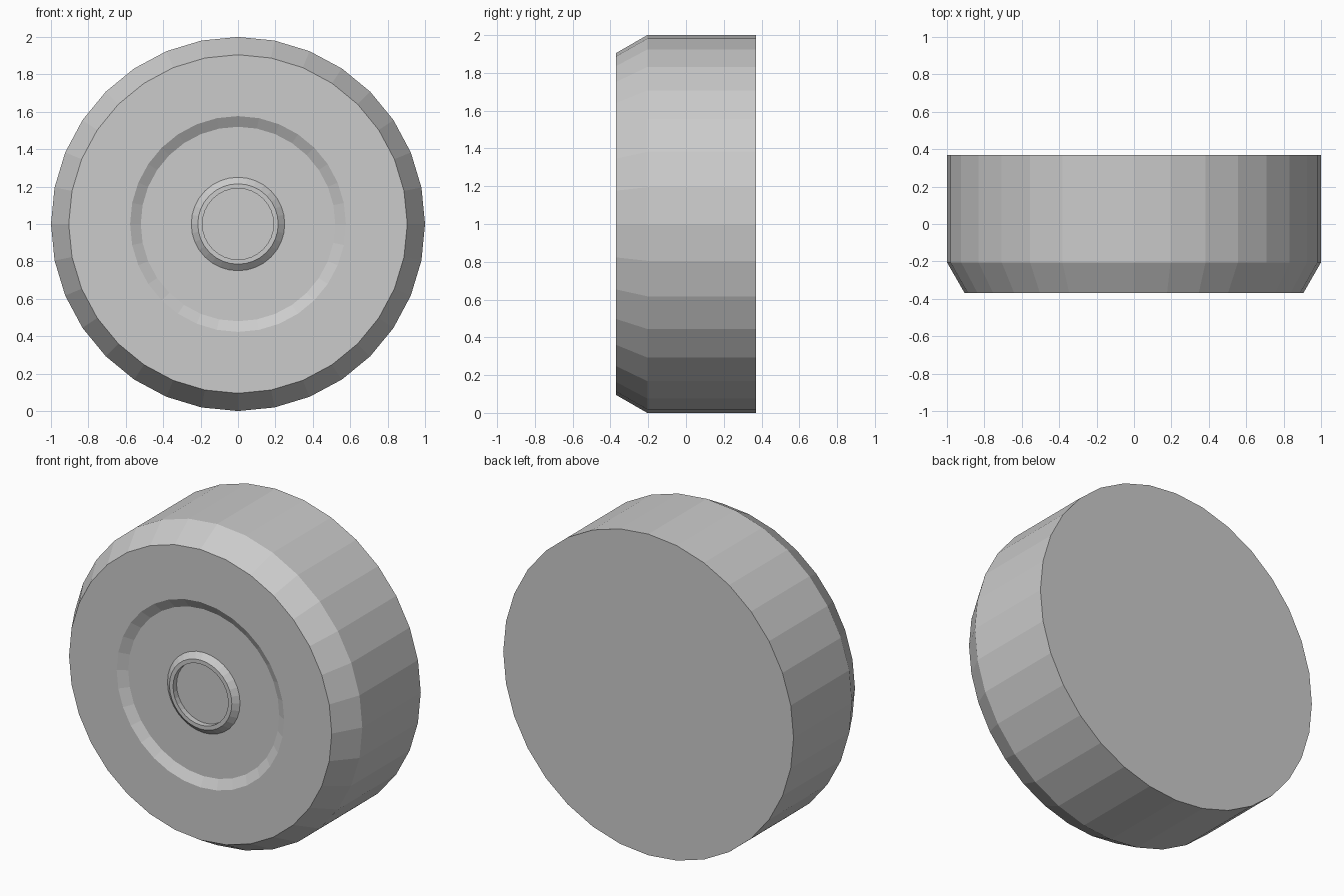
import bpy, bmesh, math

if "Cube" in bpy.data.objects:
    bpy.data.objects.remove(bpy.data.objects["Cube"])

SIDES = 32


def lathe(name, profile, centre_z):
    """Revolve (radius, y) points about the y axis and cap both ends."""
    bm = bmesh.new()
    rings = []
    for r, y in profile:
        rings.append([bm.verts.new((r * math.sin(2 * math.pi * i / SIDES), y,
                                    r * math.cos(2 * math.pi * i / SIDES)))
                      for i in range(SIDES)])
    for a, b in zip(rings, rings[1:]):
        for i in range(SIDES):
            j = (i + 1) % SIDES
            bm.faces.new((a[i], a[j], b[j], b[i]))
    bm.faces.new(rings[0])
    bm.faces.new(rings[-1])
    bmesh.ops.recalc_face_normals(bm, faces=bm.faces)
    mesh = bpy.data.meshes.new(name)
    bm.to_mesh(mesh)
    bm.free()
    obj = bpy.data.objects.new(name, mesh)
    obj.location.z = centre_z
    bpy.context.collection.objects.link(obj)
    return obj


# Wheel: flat back, tread, front chamfer, recessed disc, raised hub with dished cap
wheel_profile = [
    (1.0, 0.37), (1.0, -0.205), (0.905, -0.37),      # tread and chamfer
    (0.577, -0.37), (0.52, -0.337),                  # step down to the disc
    (0.25, -0.337), (0.215, -0.368),                 # hub flank
    (0.19, -0.368), (0.19, -0.333),                  # hub rim and dish
]
lathe("wheel", wheel_profile, 1.0)
